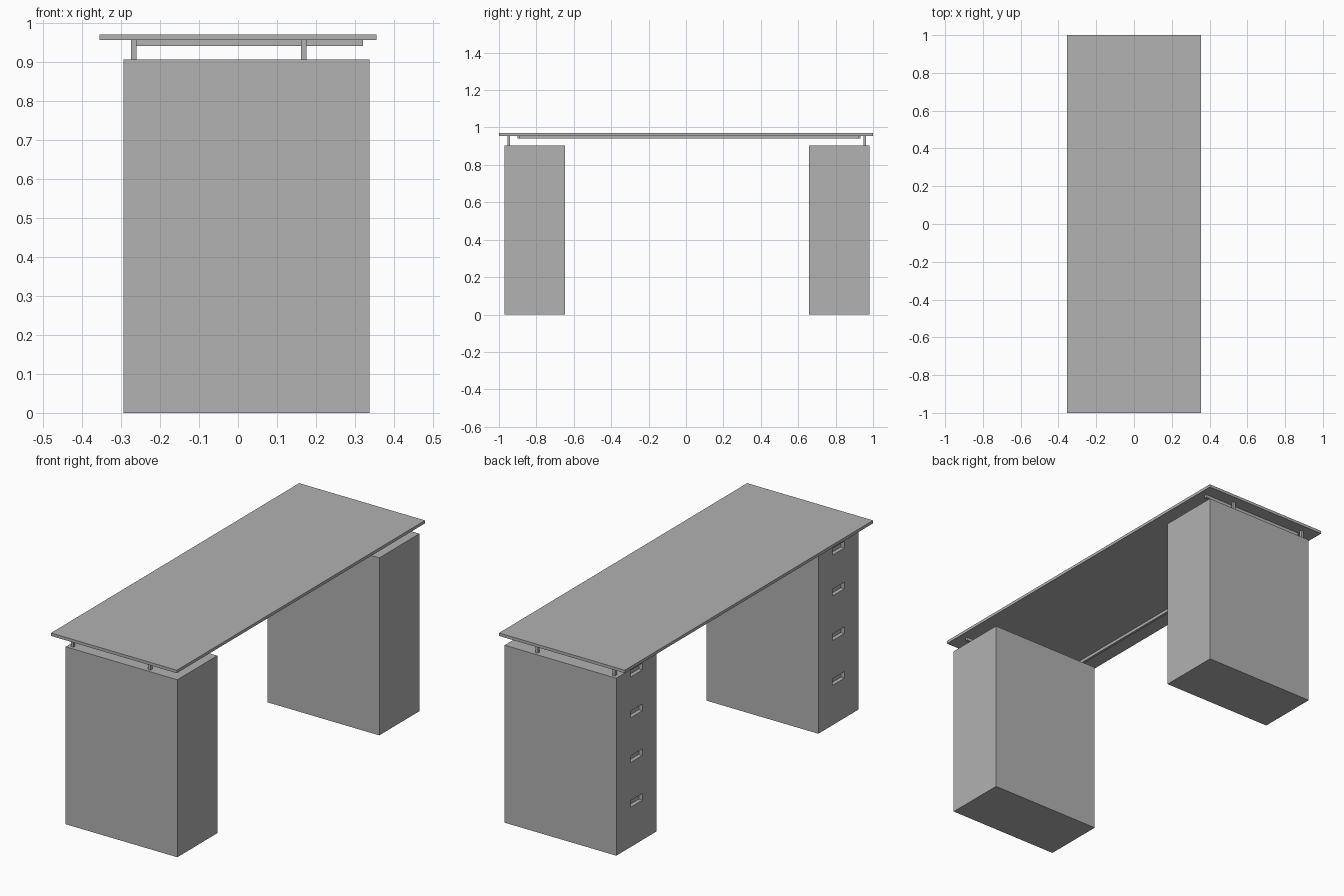
import bpy
from mathutils import Vector

cube = bpy.data.objects.get("Cube")
if cube:
    bpy.data.objects.remove(cube, do_unlink=True)

grey = bpy.data.materials.new("plain_grey")
grey.use_nodes = True
COLOUR = (0.445, 0.445, 0.445, 1)
grey.diffuse_color = COLOUR
grey.node_tree.nodes["Principled BSDF"].inputs["Base Color"].default_value = COLOUR


def box(name, low, high):
    """Axis-aligned box between two corners."""
    low, high = Vector(low), Vector(high)
    bpy.ops.mesh.primitive_cube_add(size=1)
    obj = bpy.context.object
    obj.name = obj.data.name = name
    for v in obj.data.vertices:
        v.co = [l + (c + 0.5) * (h - l) for l, h, c in zip(low, high, v.co)]
    obj.data.materials.append(grey)
    return obj


TOP_UNDER, TOP = 0.955, 0.97
PED_TOP = 0.905
PED_LEFT, PED_RIGHT = 0.337, -0.293

# Table top
box("table_top", (-0.355, -1, TOP_UNDER), (0.355, 1, TOP))


def pedestal(name, y0, y1):
    """Drawer pedestal with a column of recessed finger pulls."""
    body = box(name, (PED_RIGHT, y0, 0), (PED_LEFT, y1, PED_TOP))
    mid = (y0 + y1) / 2
    for i, z in enumerate((0.22, 0.448, 0.676, 0.884)):
        cutter = box(f"{name}_pull_cutter_{i + 1}",
                     (PED_RIGHT - 0.05, mid - 0.048, z - 0.017),
                     (PED_RIGHT + 0.02, mid + 0.048, z + 0.017))
        cutter.hide_render = True
        cutter.hide_viewport = True
        cutter.display_type = 'WIRE'
        cut = body.modifiers.new(f"pull_{i + 1}", 'BOOLEAN')
        cut.operation = 'DIFFERENCE'
        cut.solver = 'EXACT'
        cut.object = cutter


pedestal("front_pedestal", -0.97, -0.648)
pedestal("back_pedestal", 0.657, 0.98)

# Short posts that lift the top off the pedestals
for end, y in (("front", -0.947), ("back", 0.956)):
    for side, x in (("right", -0.267), ("left", 0.168)):
        box(f"{end}_{side}_post", (x - 0.007, y - 0.007, PED_TOP),
            (x + 0.007, y + 0.007, TOP_UNDER))

# U-shaped rail under the top: one long rail and two cross rails
RAIL_Z = 0.94
box("long_rail", (-0.265, -0.902, RAIL_Z), (-0.252, 0.932, TOP_UNDER))
for end, y in (("front", -0.902), ("back", 0.919)):
    box(f"{end}_cross_rail", (-0.252, y, RAIL_Z), (0.32, y + 0.013, TOP_UNDER))
